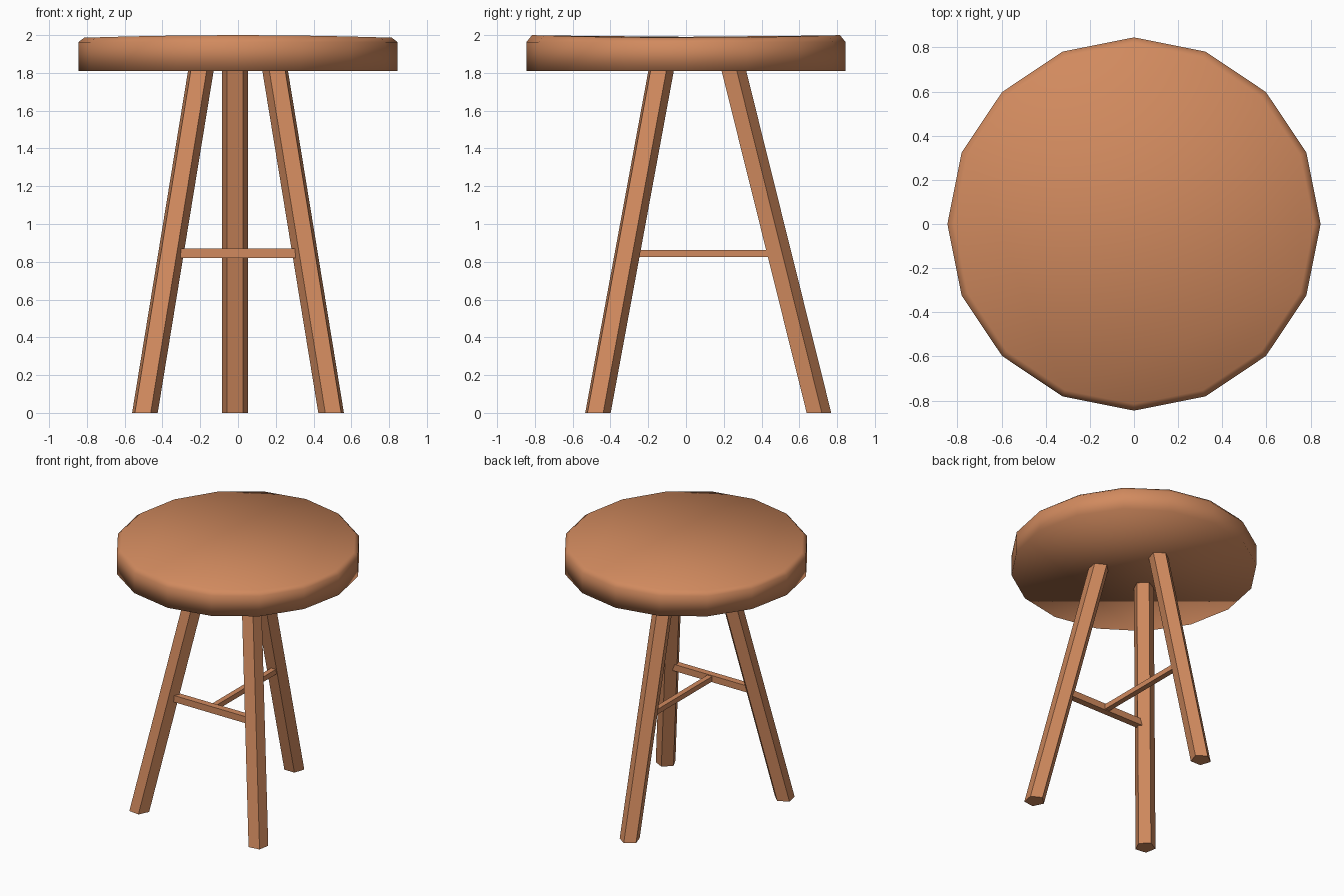
import bpy, bmesh, math

if "Cube" in bpy.data.objects:
    bpy.data.objects.remove(bpy.data.objects["Cube"])

wood = bpy.data.materials.new("warm wood")
wood.diffuse_color = (0.64, 0.255, 0.113, 1)
wood.use_nodes = True
wood.node_tree.nodes["Principled BSDF"].inputs["Base Color"].default_value = wood.diffuse_color


def loft(name, rings, smooth=False):
    """Solid skinned through equal-length rings of points, capped at both ends."""
    bm = bmesh.new()
    loops = [[bm.verts.new(p) for p in ring] for ring in rings]
    n = len(loops[0])
    for lo, hi in zip(loops, loops[1:]):
        for i in range(n):
            j = (i + 1) % n
            bm.faces.new((lo[i], lo[j], hi[j], hi[i]))
    bm.faces.new(loops[0][::-1])
    bm.faces.new(loops[-1])
    bmesh.ops.recalc_face_normals(bm, faces=bm.faces)
    for f in bm.faces:
        f.smooth = smooth
    mesh = bpy.data.meshes.new(name)
    bm.to_mesh(mesh)
    bm.free()
    mesh.materials.append(wood)
    obj = bpy.data.objects.new(name, mesh)
    bpy.context.collection.objects.link(obj)
    return obj


def ring(cx, cy, z, r, sides, start):
    angles = [math.radians(start) + math.tau * i / sides for i in range(sides)]
    return [(cx + r * math.cos(a), cy + r * math.sin(a), z) for a in angles]


def leg(name, foot, top, start):
    """Five-sided splayed leg with feet cut level; its top ends inside the seat."""
    h = 1.81
    end = 1.83
    ex, ey = (f + (t - f) * end / h for f, t in zip(foot, top))
    loft(name, [ring(*foot, 0, 0.072, 5, start), ring(ex, ey, end, 0.072, 5, start)])


def bar(name, x0, x1, y0, y1, z0, z1):
    loft(name, [[(x0, y0, z), (x1, y0, z), (x1, y1, z), (x0, y1, z)] for z in (z0, z1)])


# Sixteen-sided seat with a small top chamfer, very slightly crowned across x
rim = [(x, y, 2.0 - 0.014 * (x / 0.815) ** 2) for x, y, z in ring(0, 0, 2, 0.815, 16, 0)]
loft("seat", [ring(0, 0, 1.81, 0.845, 16, 0), ring(0, 0, 1.963, 0.845, 16, 0), rim], smooth=True)

# Legs
leg("back_leg", (-0.016, 0.697), (-0.016, 0.247), 90)
leg("front_right_leg", (0.496, -0.47), (0.20, -0.136), 98)
leg("front_left_leg", (-0.496, -0.47), (-0.20, -0.136), 82)

# Stretchers: one between the front legs, one from its middle to the back leg
bar("front_stretcher", -0.35, 0.35, -0.335, -0.285, 0.819, 0.869)
bar("middle_stretcher", -0.02, 0.02, -0.31, 0.48, 0.825, 0.863)
